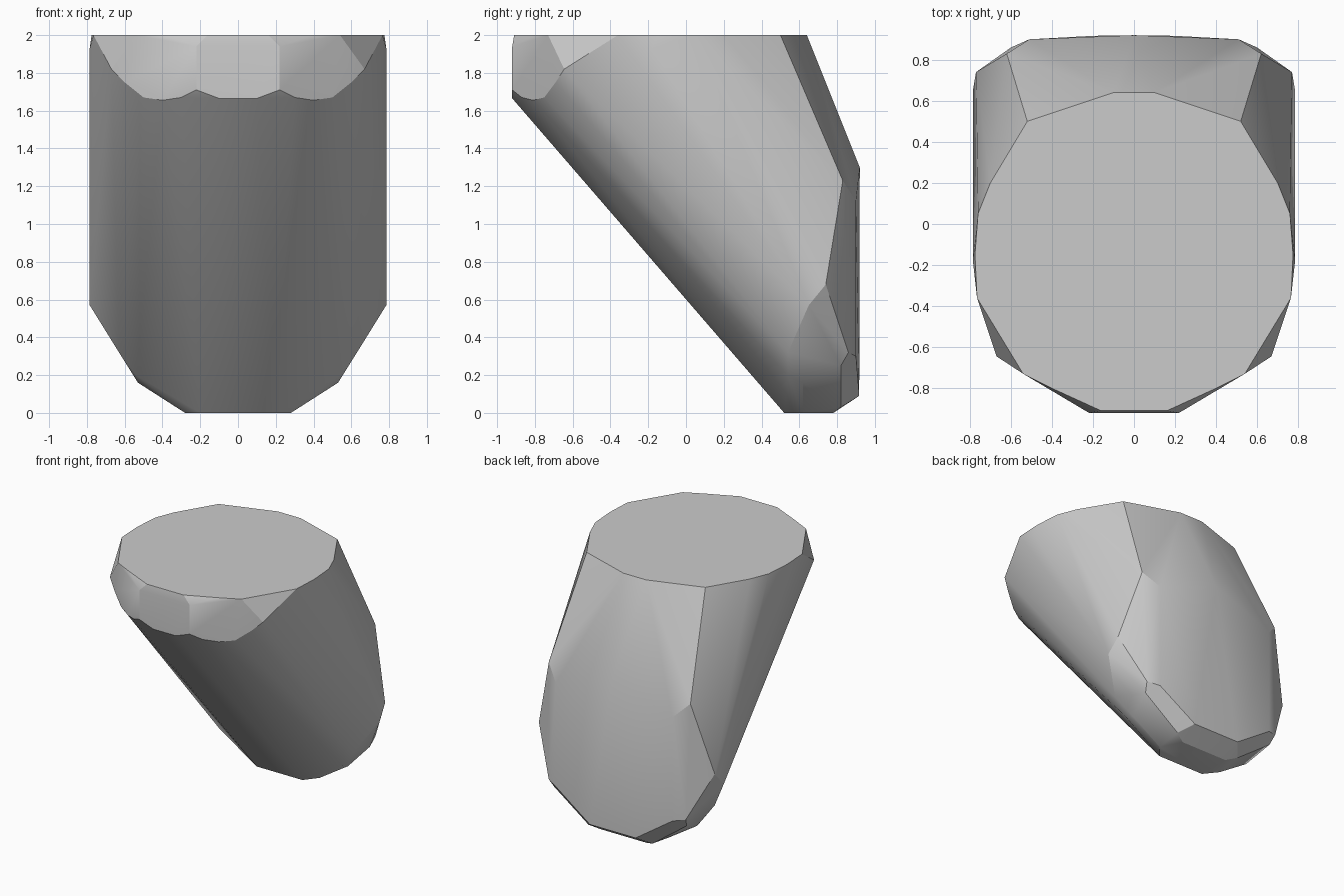
import bpy, bmesh, math

if "Cube" in bpy.data.objects:
    bpy.data.objects.remove(bpy.data.objects["Cube"])

stone = bpy.data.materials.new("plain grey")
stone.use_nodes = True
grey = (0.6, 0.6, 0.6, 1)
stone.diffuse_color = grey
stone.node_tree.nodes["Principled BSDF"].inputs["Base Color"].default_value = grey

# Half outlines of each facet group, mirrored in x below
top_face = [(x, y, 2) for x, y in (
    (.1, .64), (.52, .5), (.7, .2), (.76, .05), (.775, -.15),
    (.765, -.36), (.54, -.73), (.39, -.805), (.16, -.91))]
front_chamfer = [
    (.22, -.92, 1.94), (.1, -.92, 1.665), (.22, -.92, 1.71), (.3, -.87, 1.67),
    (.4, -.81, 1.655), (.5, -.75, 1.67), (.6, -.69, 1.75), (.67, -.645, 1.82)]
side_wall = [(.785, -.18, 1.93), (.785, .65, .57), (.77, .74, .68), (.62, .83, 1.23)]
back_wall = [(0, .92, 1.3), (.51, .9, 1.12), (.51, .9, .3), (.2, .917, .09)]
foot = [
    (.63, .54, .32), (.54, .54, .2), (.53, .62, .16), (.58, .82, .25), (.6, .86, .32),
    (.2, .52, 0), (.28, .62, 0), (.2, .78, 0), (.28, .82, .03)]

# The body is the tight convex skin around those facets
bm = bmesh.new()
for x, y, z in top_face + front_chamfer + side_wall + back_wall + foot:
    for side in ((1, -1) if x else (1,)):
        bm.verts.new((side * x, y, z))
hull = bmesh.ops.convex_hull(bm, input=bm.verts)
loose = set(hull["geom_interior"]) | set(hull["geom_unused"])
bmesh.ops.delete(bm, geom=[v for v in loose if isinstance(v, bmesh.types.BMVert)], context="VERTS")
bmesh.ops.dissolve_limit(bm, angle_limit=math.radians(1.5), verts=bm.verts, edges=bm.edges)
bmesh.ops.recalc_face_normals(bm, faces=bm.faces)

mesh = bpy.data.meshes.new("slanted_body")
bm.to_mesh(mesh)
bm.free()
mesh.materials.append(stone)
body = bpy.data.objects.new("slanted_body", mesh)
bpy.context.collection.objects.link(body)

# Smooth rounded flanks, crisp facet edges
bpy.context.view_layer.objects.active = body
body.select_set(True)
bpy.ops.object.shade_smooth_by_angle(angle=math.radians(25))
